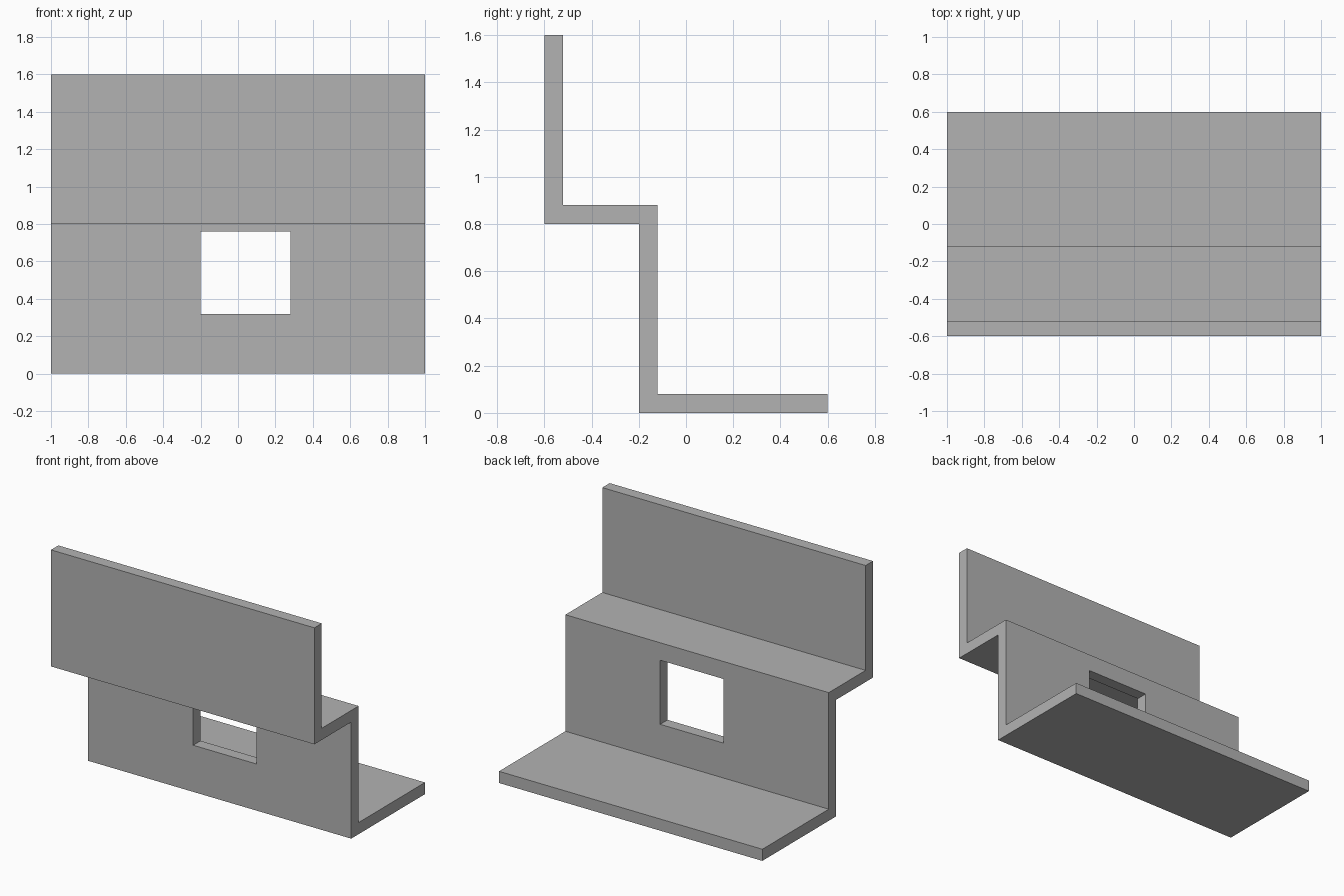
import bpy
import bmesh

default_cube = bpy.data.objects.get("Cube")
if default_cube:
    bpy.data.objects.remove(default_cube, do_unlink=True)

# Single plain grey
grey = bpy.data.materials.new("plain_grey")
grey.use_nodes = True
colour = (0.45, 0.45, 0.45, 1.0)
grey.diffuse_color = colour
grey.node_tree.nodes["Principled BSDF"].inputs["Base Color"].default_value = colour


def extrude_profile(name, profile, x_min, x_max):
    """Sweep a closed (y, z) outline along x into a solid."""
    bm = bmesh.new()
    face = bm.faces.new([bm.verts.new((x_min, y, z)) for y, z in profile])
    swept = bmesh.ops.extrude_face_region(bm, geom=[face])["geom"]
    verts = [v for v in swept if isinstance(v, bmesh.types.BMVert)]
    bmesh.ops.translate(bm, verts=verts, vec=(x_max - x_min, 0, 0))
    bmesh.ops.recalc_face_normals(bm, faces=bm.faces)
    mesh = bpy.data.meshes.new(name)
    bm.to_mesh(mesh)
    bm.free()
    mesh.materials.append(grey)
    obj = bpy.data.objects.new(name, mesh)
    bpy.context.collection.objects.link(obj)
    return obj


# Stepped bracket: base flange, web, shelf and upper flange in one sheet
T = 0.08
FRONT, WEB, BACK = -0.6, -0.2, 0.6
SHELF, TOP = 0.8, 1.6
outline = [
    (WEB, 0), (BACK, 0), (BACK, T), (WEB + T, T),
    (WEB + T, SHELF + T), (FRONT + T, SHELF + T), (FRONT + T, TOP),
    (FRONT, TOP), (FRONT, SHELF), (WEB, SHELF),
]
bracket = extrude_profile("stepped_bracket", outline, -1, 1)

# Rectangular window through the web
window = [(WEB - T, 0.32), (WEB + 2 * T, 0.32), (WEB + 2 * T, 0.76), (WEB - T, 0.76)]
cutter = extrude_profile("window_cutter", window, -0.2, 0.28)
cutter.hide_render = True

cut = bracket.modifiers.new("window", 'BOOLEAN')
cut.operation = 'DIFFERENCE'
cut.solver = 'EXACT'
cut.object = cutter

bpy.context.view_layer.objects.active = bracket
bpy.ops.object.modifier_apply(modifier=cut.name)
bpy.data.objects.remove(cutter, do_unlink=True)
